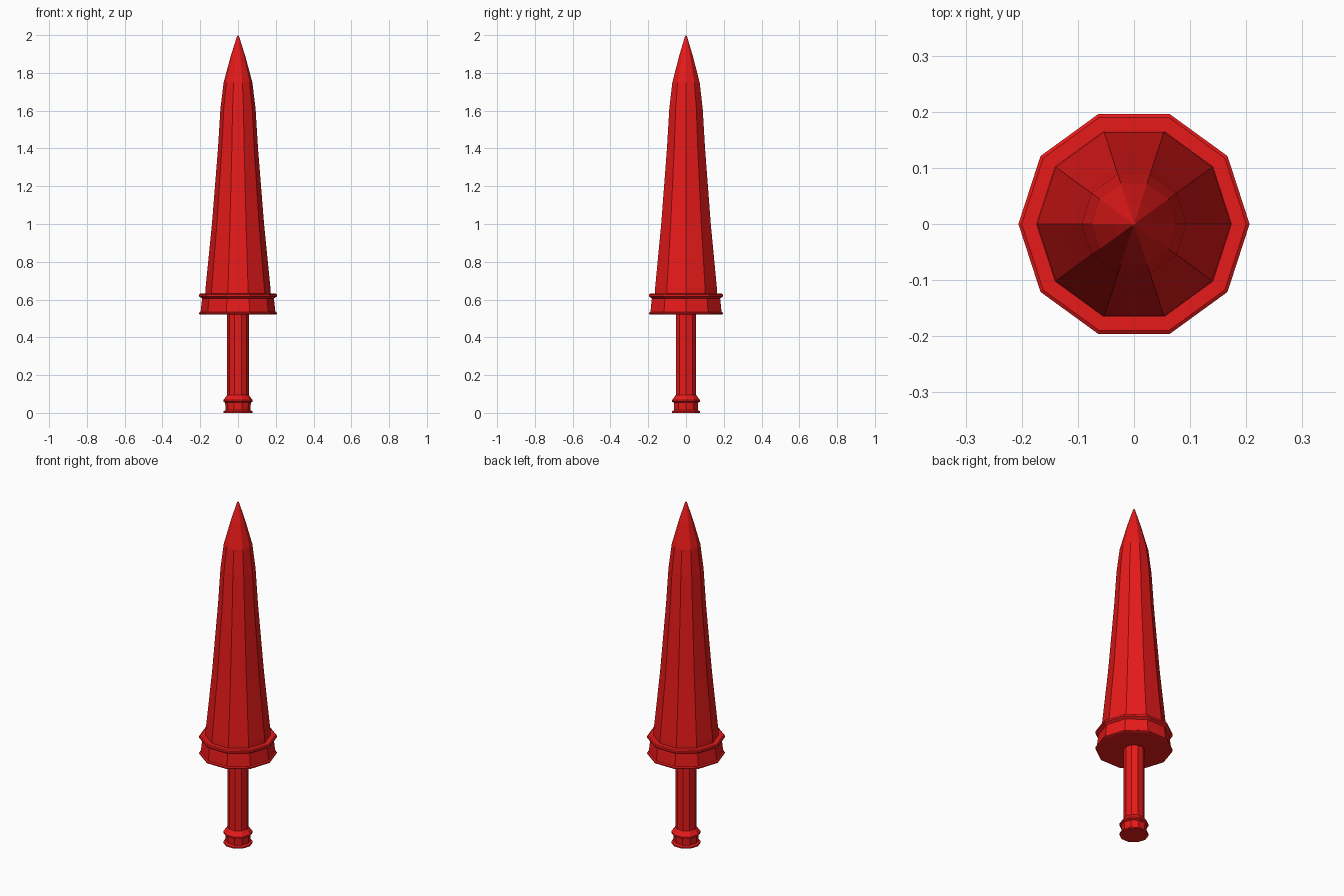
import bpy, bmesh, math

if "Cube" in bpy.data.objects:
    bpy.data.objects.remove(bpy.data.objects["Cube"])

SIDES = 10

mat = bpy.data.materials.new("red")
mat.diffuse_color = (0.8, 0.01, 0.01, 1)
mat.use_nodes = True
mat.node_tree.nodes["Principled BSDF"].inputs["Base Color"].default_value = mat.diffuse_color


def lathe(name, profile):
    """Ten-sided turned part from (radius, height) points, capped at both ends."""
    bm = bmesh.new()
    rings = []
    for r, z in profile:
        if r == 0:
            rings.append([bm.verts.new((0, 0, z))] * SIDES)
        else:
            rings.append([bm.verts.new((r * math.cos(2 * math.pi * i / SIDES),
                                        r * math.sin(2 * math.pi * i / SIDES), z))
                          for i in range(SIDES)])
    for low, high in zip(rings, rings[1:]):
        for i in range(SIDES):
            j = (i + 1) % SIDES
            corners = [low[i], low[j], high[j], high[i]]
            bm.faces.new(list(dict.fromkeys(corners)))
    for ring in (rings[0], rings[-1]):
        if ring[0] is not ring[1]:
            bm.faces.new(ring)
    bmesh.ops.recalc_face_normals(bm, faces=bm.faces)
    mesh = bpy.data.meshes.new(name)
    bm.to_mesh(mesh)
    bm.free()
    mesh.materials.append(mat)
    obj = bpy.data.objects.new(name, mesh)
    bpy.context.collection.objects.link(obj)
    return obj


# Pommel with flared foot and collar
lathe("pommel", [(0.078, 0), (0.078, 0.008), (0.066, 0.014), (0.068, 0.054),
                 (0.078, 0.059), (0.078, 0.067), (0.057, 0.095)])

# Grip
lathe("grip", [(0.057, 0.09), (0.057, 0.525)])

# Guard with a lip at each edge
lathe("guard", [(0.2, 0.52), (0.206, 0.523), (0.206, 0.53), (0.198, 0.535),
                (0.19, 0.606), (0.199, 0.612), (0.206, 0.616), (0.206, 0.627),
                (0.2, 0.631)])

# Tapered blade
lathe("blade", [(0.174, 0.625), (0.172, 0.66), (0.138, 1.0), (0.106, 1.4),
                (0.093, 1.61), (0.076, 1.75), (0.038, 1.89), (0.005, 1.995),
                (0, 2.0)])
